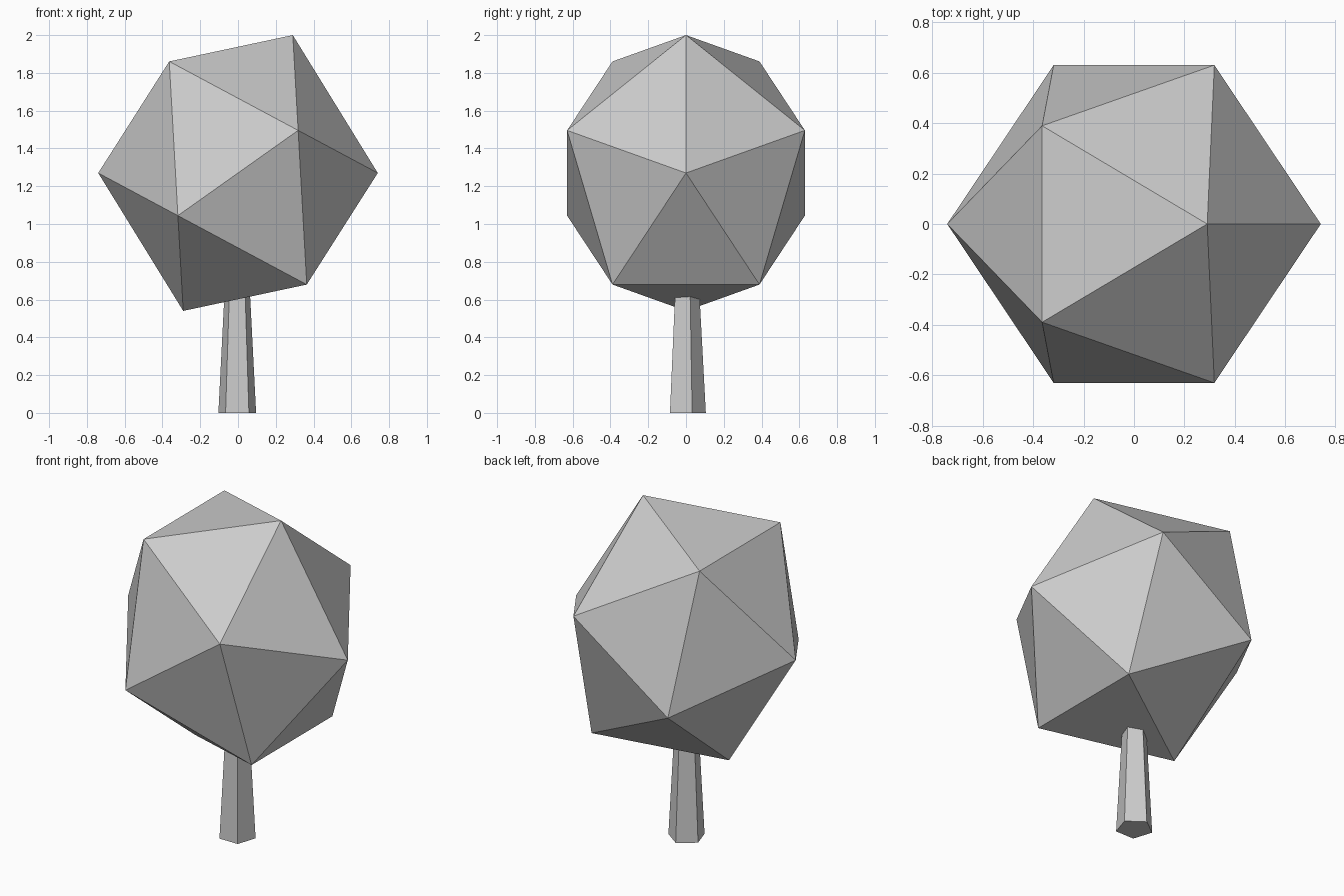
import bpy, bmesh
from math import sin, cos, radians
from mathutils import Matrix

cube = bpy.data.objects.get("Cube")
if cube:
    bpy.data.objects.remove(cube, do_unlink=True)

# One plain grey for the whole tree
grey = bpy.data.materials.new("light grey")
grey.use_nodes = True
colour = (0.6, 0.6, 0.6, 1)
grey.diffuse_color = colour
grey.node_tree.nodes["Principled BSDF"].inputs["Base Color"].default_value = colour


def add_part(name, points, transform):
    """Flat-faced convex part wrapped around a set of points."""
    bm = bmesh.new()
    verts = [bm.verts.new(p) for p in points]
    bmesh.ops.convex_hull(bm, input=verts)
    bmesh.ops.transform(bm, matrix=transform, verts=bm.verts)
    bmesh.ops.dissolve_limit(bm, angle_limit=radians(1), verts=bm.verts, edges=bm.edges)
    bmesh.ops.recalc_face_normals(bm, faces=bm.faces)
    mesh = bpy.data.meshes.new(name)
    bm.to_mesh(mesh)
    bm.free()
    mesh.materials.append(grey)
    obj = bpy.data.objects.new(name, mesh)
    bpy.context.collection.objects.link(obj)
    return obj


def pentagon(radius):
    """Five points on a circle, the first along the first axis."""
    return [(radius * cos(radians(72 * i)), radius * sin(radians(72 * i))) for i in range(5)]


# Foliage: an icosahedron lying along x, stretched in z and slightly sheared
R = 0.74
ring = pentagon(R * 0.8944)
points = [(R, 0, 0), (-R, 0, 0)]
for side in (1, -1):
    points += [(side * R * 0.4472, b, side * a) for a, b in ring]
shape = Matrix.Translation((0, 0, 1.27)) @ Matrix(
    ((1, 0, -0.056, 0), (0, 1, 0, 0), (0, 0, 1, 0), (0, 0, 0, 1))
) @ Matrix.Diagonal((1, 1, 1.103, 1))
add_part("foliage", points, shape)

# Trunk: a tapered five-sided post reaching up into the foliage
points = [(b, a, z) for radius, z in ((0.105, 0), (0.062, 0.8)) for a, b in pentagon(radius)]
add_part("trunk", points, Matrix.Translation((-0.004, 0, 0)))
